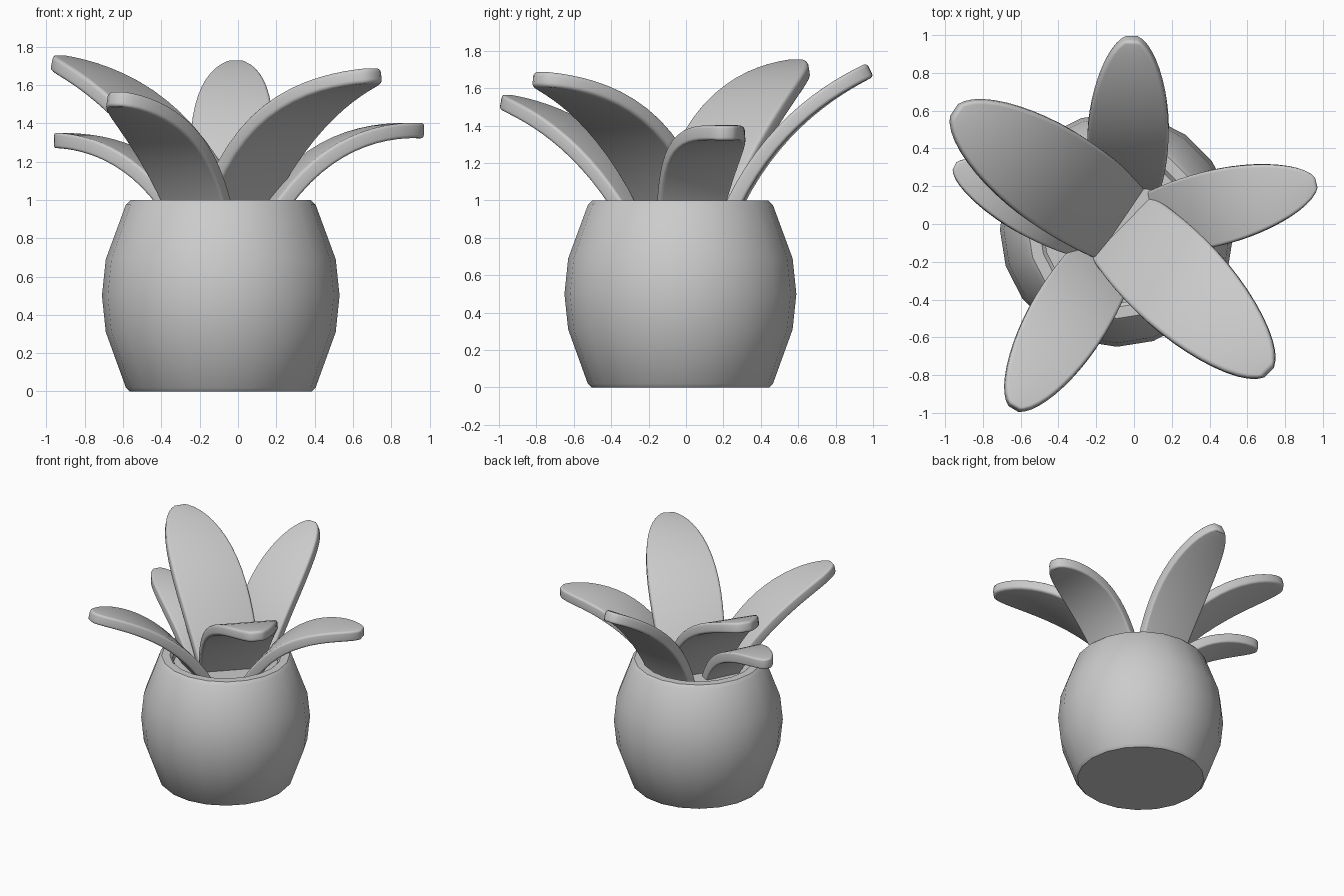
import bpy, bmesh, math
from mathutils import Vector

cube = bpy.data.objects.get("Cube")
if cube:
    bpy.data.objects.remove(cube)

grey = bpy.data.materials.new("plain_grey")
grey.use_nodes = True
grey.diffuse_color = (0.6, 0.6, 0.6, 1)
grey.node_tree.nodes["Principled BSDF"].inputs["Base Color"].default_value = (0.6, 0.6, 0.6, 1)


def add_object(name, bm, angle):
    bmesh.ops.recalc_face_normals(bm, faces=bm.faces)
    mesh = bpy.data.meshes.new(name)
    bm.to_mesh(mesh)
    bm.free()
    mesh.materials.append(grey)
    obj = bpy.data.objects.new(name, mesh)
    bpy.context.collection.objects.link(obj)
    bpy.ops.object.select_all(action="DESELECT")
    obj.select_set(True)
    bpy.context.view_layer.objects.active = obj
    bpy.ops.object.shade_smooth_by_angle(angle=math.radians(angle))
    return obj


def lathe(name, profile, center, sides=20):
    """Spin (radius, height) points round a vertical axis, capping open ends."""
    bm = bmesh.new()
    rings = []
    for r, z in profile:
        rings.append([bm.verts.new((center[0] + r * math.cos(2 * math.pi * i / sides),
                                    center[1] + r * math.sin(2 * math.pi * i / sides), z))
                      for i in range(sides)])
    for a, b in zip(rings, rings[1:]):
        for i in range(sides):
            j = (i + 1) % sides
            bm.faces.new((a[i], a[j], b[j], b[i]))
    bm.faces.new(rings[0])
    bm.faces.new(rings[-1])
    return add_object(name, bm, 40)


def leaf(name, base, tip, bend, bend_z, half_width):
    """Arching blade: a sheet along a quadratic curve, thickened and rounded."""
    p0, p2 = Vector((*base, 1.0)), Vector(tip)
    p1 = p0.lerp(p2, bend)
    p1.z = bend_z
    along = Vector((p2.x - p0.x, p2.y - p0.y, 0)).normalized()
    side = Vector((-along.y, along.x, 0))

    # Lower part widens gently, upper part follows an ellipse
    widest = 0.35
    rows = []
    for i in range(6):
        k = i / 6
        rows.append((-0.2 + k * (widest + 0.2), 0.82 + 0.18 * math.sin(k * math.pi / 2)))
    for i in range(12):
        a = math.radians(82) * i / 11
        rows.append((widest + (1 - widest) * math.sin(a), math.cos(a)))

    bm = bmesh.new()
    previous = None
    for t, w in rows:
        c = p0 * (1 - t) ** 2 + p1 * (2 * t * (1 - t)) + p2 * t * t
        pair = [bm.verts.new(c + side * half_width * w * s) for s in (-1, 1)]
        if previous:
            bm.faces.new((previous[0], previous[1], pair[1], pair[0]))
        previous = pair
    obj = add_object(name, bm, 60)

    solid = obj.modifiers.new("thickness", "SOLIDIFY")
    solid.thickness = 0.08
    solid.offset = 0
    bevel = obj.modifiers.new("rounded_edge", "BEVEL")
    bevel.width = 0.032
    bevel.segments = 4
    bevel.limit_method = "ANGLE"
    bevel.angle_limit = math.radians(50)
    return obj


# Barrel-shaped pot with a hollow rim, and the soil inside it
center = (-0.09, -0.03)
lathe("pot", [(0.475, 0), (0.495, 0.02), (0.6, 0.31), (0.62, 0.5), (0.6, 0.69),
              (0.495, 0.975), (0.47, 1.0), (0.41, 1.0), (0.39, 0.98), (0.39, 0.86)], center)
lathe("soil", [(0.4, 0.87), (0.4, 0.92)], center)

# Leaves: base, tip, bend position, bend height, half width
leaf("back_leaf", (-0.04, 0.27), (-0.01, 0.99, 1.70), 0.33, 1.47, 0.215)
leaf("left_leaf", (0.21, 0.03), (0.97, 0.22, 1.36), 0.37, 1.39, 0.20)
leaf("front_left_leaf", (0.0, -0.08), (0.72, -0.79, 1.65), 0.35, 1.57, 0.265)
leaf("front_right_leaf", (-0.22, -0.29), (-0.64, -0.98, 1.53), 0.37, 1.42, 0.21)
leaf("back_right_leaf", (-0.15, 0.06), (-0.955, 0.605, 1.72), 0.40, 1.59, 0.265)
leaf("right_leaf", (-0.335, -0.01), (-0.955, 0.31, 1.31), 0.35, 1.31, 0.16)
